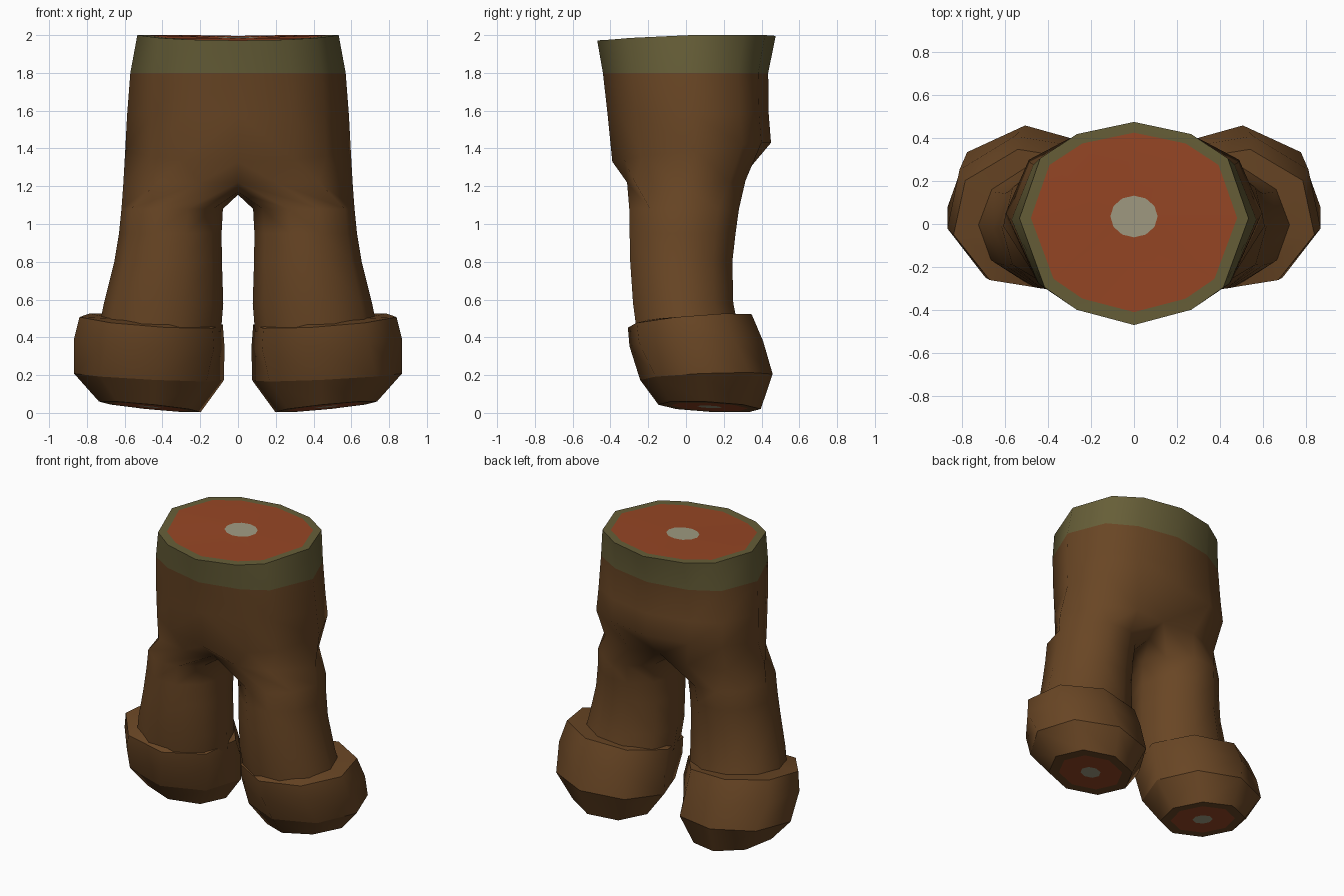
import bpy, bmesh, math

if "Cube" in bpy.data.objects:
    bpy.data.objects.remove(bpy.data.objects["Cube"])

# ---- flat colours (linear) ----
COLOURS = [("brown_cloth", (.141, .061, .018)), ("olive_band", (.133, .112, .039)),
           ("red_flesh", (.305, .061, .018)), ("pale_bone", (.352, .328, .223))]
MATS = []
for name, rgb in COLOURS:
    m = bpy.data.materials.new(name)
    m.diffuse_color = (*rgb, 1)
    m.use_nodes = True
    m.node_tree.nodes["Principled BSDF"].inputs["Base Color"].default_value = m.diffuse_color
    MATS.append(m)
BROWN, OLIVE, FLESH, BONE = range(4)


def strip(bm, upper, lower, mat, closed):
    """Skin two rings of equal length, the upper one first."""
    n = len(upper)
    for i in range(n if closed else n - 1):
        j = (i + 1) % n
        f = bm.faces.new((upper[i], lower[i], lower[j], upper[j]))
        f.material_index = mat
        f.smooth = True


def sharpen(bm, ring):
    for a, b in zip(ring, ring[1:] + ring[:1]):
        e = bm.edges.get((a, b))
        if e:
            e.smooth = False


def finish(bm, name):
    me = bpy.data.meshes.new(name)
    bm.to_mesh(me)
    bm.free()
    for m in MATS:
        me.materials.append(m)
    ob = bpy.data.objects.new(name, me)
    bpy.context.collection.objects.link(ob)
    mir = ob.modifiers.new("mirror", 'MIRROR')
    mir.use_clip = True
    mir.merge_threshold = .001


# ---- trousers: right half, mirrored ----
bm = bmesh.new()
PROFILE = [(0, -1), (.5, -.85), (.78, -.63), (1, .05), (.82, .64), (.5, .88), (0, 1)]
TOP_Z = [1.972, 1.976, 1.985, 2, 2, 2, 1.996]


def half(w, y0, y1, zs):
    cy, ry = (y0 + y1) / 2, (y1 - y0) / 2
    return [bm.verts.new((w * px, cy + ry * py, z)) for (px, py), z in zip(PROFILE, zs)]


def leg(z, x0, x1, y0, y1):
    cx, rx, cy, ry = (x0 + x1) / 2, (x1 - x0) / 2, (y0 + y1) / 2, (y1 - y0) / 1.9
    angles = [math.radians(-108 + 36 * i) for i in range(10)]
    return [bm.verts.new((cx + rx * math.cos(a), cy + ry * math.sin(a), z)) for a in angles]


# waist cap: bone, flesh, rim
bone = []
for i in range(7):
    a = math.radians(-90 + 30 * i)
    bone.append(bm.verts.new((.11 * abs(math.cos(a)) if 0 < i < 6 else 0,
                              .035 + .097 * math.sin(a), 1.988 + .003 * math.sin(a))))
bm.faces.new(bone).material_index = BONE
inner = half(.48, -.41, .425, TOP_Z)
rim = half(.533, -.47, .475, TOP_Z)
strip(bm, bone, inner, FLESH, False)
strip(bm, inner, rim, OLIVE, False)

# waistband and hips
rings = [rim]
for w, y0, y1, z in [(.57, -.44, .435, 1.8), (.587, -.415, .438, 1.58)]:
    rings.append(half(w, y0, y1, [z] * 7))
rings.append(half(.597, -.39, .45, [1.33, 1.34, 1.36, 1.39, 1.42, 1.43, 1.43]))
fork = [(0, -.27, 1.22), (.2, -.312, 1.22), (.43, -.27, 1.22), (.608, -.01, 1.2),
        (.47, .23, 1.22), (.23, .315, 1.23), (0, .29, 1.24)]
rings.append([bm.verts.new(p) for p in fork])
for k in range(len(rings) - 1):
    strip(bm, rings[k], rings[k + 1], OLIVE if k == 0 else BROWN, False)
sharpen(bm, rim)

# crotch arch completes the leg ring
crotch = [bm.verts.new(p) for p in [(0, .15, 1.175), (0, 0, 1.155), (0, -.15, 1.17)]]
prev = rings[-1] + crotch
for spec in [(1.08, .08, .617, -.30, .28), (.95, .087, .63, -.298, .262),
             (.8, .085, .655, -.295, .245), (.58, .078, .71, -.28, .25),
             (.43, .09, .74, -.26, .28)]:
    ring = leg(*spec)
    strip(bm, prev, ring, BROWN, True)
    prev = ring
finish(bm, "trousers")

# ---- cuffed foot: lofted octagons, mirrored ----
bm = bmesh.new()


def octagon(cx, cy, rx, ry, z, tilt_x, tilt_y, turn):
    ring = []
    for i in range(8):
        a = math.radians(turn + 45 * i)
        dx, dy = rx * math.cos(a), ry * math.sin(a)
        ring.append(bm.verts.new((cx + dx, cy + dy, z + tilt_x * dx + tilt_y * dy)))
    return ring


# centre x, y, radius x, y, height, tilt x, y, turn, material of strip above, sharp
FOOT = [(.41, 0, .29, .225, .495, .05, .04, -12, BROWN, False),
        (.46, .02, .388, .335, .487, .07, .09, -12, BROWN, True),
        (.47, .055, .408, .362, .365, .06, .02, -12, BROWN, False),
        (.472, .108, .398, .352, .19, .05, .04, -5, BROWN, True),
        (.467, .125, .27, .272, .032, .1, -.05, -5, BROWN, True),
        (.467, .125, .205, .205, .032, .1, -.05, -5, BROWN, False),
        (.467, .125, .065, .065, .032, .1, -.05, -5, FLESH, False)]
prev = None
for *spec, mat, sharp in FOOT:
    ring = octagon(*spec)
    if prev:
        strip(bm, prev, ring, mat, True)
    if sharp:
        sharpen(bm, ring)
    prev = ring
bm.faces.new(prev[::-1]).material_index = BONE
# rings sharpened before the lower strip exists already own their edges
finish(bm, "cuffed_feet")
